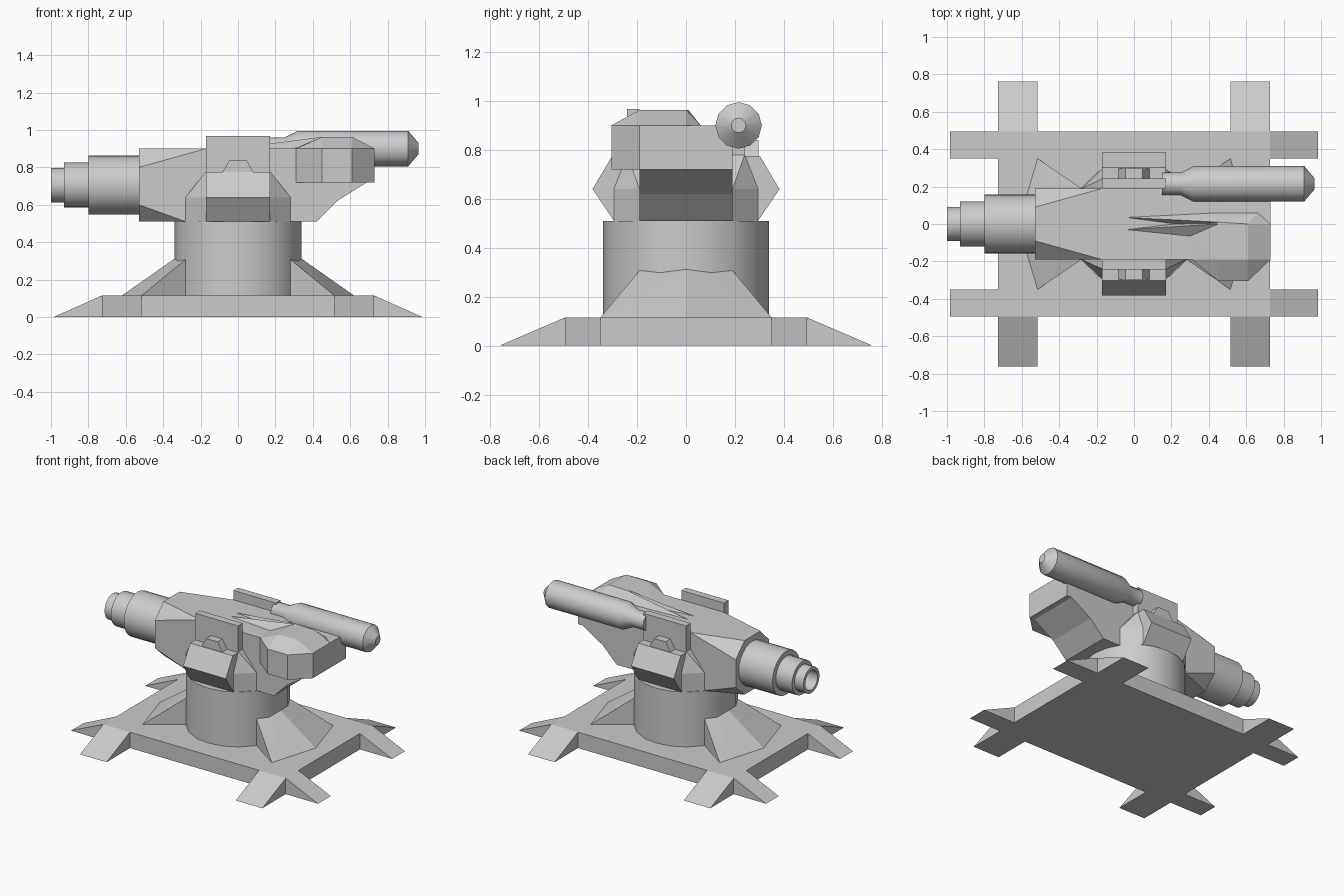
import bpy, bmesh, math
from mathutils import Vector

if "Cube" in bpy.data.objects:
    bpy.data.objects.remove(bpy.data.objects["Cube"])


def finish(name, bm, smooth=False):
    bmesh.ops.recalc_face_normals(bm, faces=bm.faces)
    me = bpy.data.meshes.new(name)
    bm.to_mesh(me)
    bm.free()
    ob = bpy.data.objects.new(name, me)
    bpy.context.collection.objects.link(ob)
    if smooth:
        bpy.ops.object.select_all(action='DESELECT')
        bpy.context.view_layer.objects.active = ob
        ob.select_set(True)
        bpy.ops.object.shade_smooth_by_angle(angle=math.radians(32))
    return ob


def hull(name, pts):
    """Convex solid around a few corner points."""
    bm = bmesh.new()
    for p in pts:
        bm.verts.new(p)
    bmesh.ops.convex_hull(bm, input=bm.verts)
    bmesh.ops.dissolve_limit(bm, angle_limit=0.01, verts=bm.verts, edges=bm.edges)
    return finish(name, bm)


def box(name, x0, x1, y0, y1, z0, z1):
    return hull(name, [(x, y, z) for x in (x0, x1) for y in (y0, y1) for z in (z0, z1)])


def prism(name, outline, along, a, b):
    """Extrude a 2D outline along 'x', 'y' or 'z' from a to b."""
    i = 'xyz'.index(along)
    bm = bmesh.new()
    vs = []
    for p in outline:
        q = list(p)
        q.insert(i, a)
        vs.append(bm.verts.new(q))
    face = bm.faces.new(vs)
    ext = bmesh.ops.extrude_face_region(bm, geom=[face])['geom']
    step = Vector((0, 0, 0))
    step[i] = b - a
    bmesh.ops.translate(bm, vec=step, verts=[v for v in ext if isinstance(v, bmesh.types.BMVert)])
    return finish(name, bm)


def lathe_x(name, profile, n, cy, cz):
    """Turn an (x, radius) profile around an axis parallel to x."""
    bm = bmesh.new()
    rings = [[bm.verts.new((x, cy + r * math.cos(2 * math.pi * k / n),
                            cz + r * math.sin(2 * math.pi * k / n)))
              for k in range(n)] for x, r in profile]
    for a, b in zip(rings, rings[1:]):
        for k in range(n):
            bm.faces.new((a[k], a[(k + 1) % n], b[(k + 1) % n], b[k]))
    bm.faces.new(rings[0])
    bm.faces.new(rings[-1])
    return finish(name, bm, True)


# base plate with a pair of sloping feet at each corner
PX, PY, H = 0.727, 0.495, 0.115
box("base_plate", -PX, PX, -PY, PY, 0, H)
for sx in (-1, 1):
    for sy in (-1, 1):
        hull("side_foot", [(sx * x, sy * y, z) for y in (0.35, PY)
                           for x, z in ((PX, 0), (PX, H), (0.985, 0))])
        hull("end_foot", [(sx * x, sy * y, z) for x in (0.515, PX)
                          for y, z in ((PY, 0), (PY, H), (0.762, 0))])

# round column
bm = bmesh.new()
bmesh.ops.create_cone(bm, cap_ends=True, segments=20, radius1=0.34, radius2=0.34, depth=0.395)
bmesh.ops.translate(bm, vec=(0, 0, 0.3125), verts=bm.verts)
finish("column", bm, True)

# buttresses at both ends of the column
for s in (-1, 1):
    pts = [(0.62, 0, H), (0.335, 0, 0.315), (0.2, 0, H)]
    for y in (-1, 1):
        pts += [(0.515, 0.35 * y, H), (0.28, 0.19 * y, 0.307), (0.28, 0.19 * y, H)]
    hull("buttress", [(s * x, y, z) for x, y, z in pts])

# main housing: long side profile, plus a tapered collar toward the barrel
prism("housing", [(-0.17, 0.51), (0.42, 0.51), (0.53, 0.62), (0.69, 0.72),
                  (0.73, 0.72), (0.73, 0.90), (-0.17, 0.90)], 'y', -0.19, 0.19)
pts = []
for s in (-1, 1):
    pts += [(-0.53, 0.19 * s, 0.60), (-0.53, 0.19 * s, 0.80), (-0.53, 0.09 * s, 0.51),
            (-0.53, 0.09 * s, 0.90), (-0.28, 0.19 * s, 0.51), (-0.17, 0.19 * s, 0.90),
            (-0.17, 0.19 * s, 0.51)]
hull("barrel_collar", pts)

# stepped hollow barrel
lathe_x("barrel", [(-0.5, 0.157), (-0.80, 0.157), (-0.80, 0.12), (-0.93, 0.12), (-0.93, 0.092),
                   (-1.0, 0.092), (-1.0, 0.07), (-0.85, 0.07)], 24, 0, 0.705)

# trunnions, pods, lugs and upright plates on both sides
for s in (-1, 1):
    pts = []
    for m in (-1, 1):
        for z in (0.51, 0.64):
            pts += [(0.28 * m, 0.15 * s, z), (0.28 * m, 0.19 * s, z), (0.17 * m, 0.295 * s, z)]
        pts += [(0.17 * m, 0.15 * s, 0.78), (0.17 * m, 0.24 * s, 0.78)]
    hull("trunnion", pts)
    prism("side_pod", [(0.2 * s, 0.51), (0.295 * s, 0.51), (0.382 * s, 0.64),
                       (0.302 * s, 0.775), (0.2 * s, 0.775)], 'x', -0.17, 0.17)
    prism("pod_lug", [(-0.085, 0.77), (0.085, 0.77), (0.045, 0.84), (-0.045, 0.84)],
          'y', 0.23 * s, 0.297 * s)
    box("upright_plate", -0.17, 0.17, 0.19 * s, 0.242 * s, 0.70, 0.967)

# sensor block on the front rear corner and its raised hood
prism("sensor_block", [(0.31, -0.18), (0.31, -0.19), (0.45, -0.305), (0.61, -0.305),
                       (0.73, -0.19), (0.73, -0.18)], 'z', 0.72, 0.90)
hull("sensor_hood", [(0.31, -0.19, 0.90), (0.45, -0.305, 0.90), (0.61, -0.305, 0.90),
                     (0.73, -0.19, 0.90), (0.73, 0.0, 0.90), (0.66, 0.06, 0.90),
                     (0.42, 0.06, 0.90), (0.30, -0.06, 0.90),
                     (0.45, -0.19, 0.963), (0.61, -0.19, 0.963), (0.61, 0.0, 0.963),
                     (0.45, 0.01, 0.963)])
# tapering ridges running forward from the hood
hull("hood_ridge", [(-0.04, 0.035, 0.90), (0.45, 0.06, 0.90), (0.30, -0.01, 0.90),
                    (0.45, 0.01, 0.963), (0.30, 0.02, 0.94)])
hull("lower_ridge", [(-0.04, -0.03, 0.90), (0.30, 0.01, 0.90), (0.35, -0.07, 0.90),
                     (0.45, 0.0, 0.963)])

# canister on the back side with a necked front end
lathe_x("canister", [(0.15, 0.06), (0.25, 0.06), (0.32, 0.095), (0.91, 0.095), (0.965, 0.03)],
        12, 0.215, 0.90)
